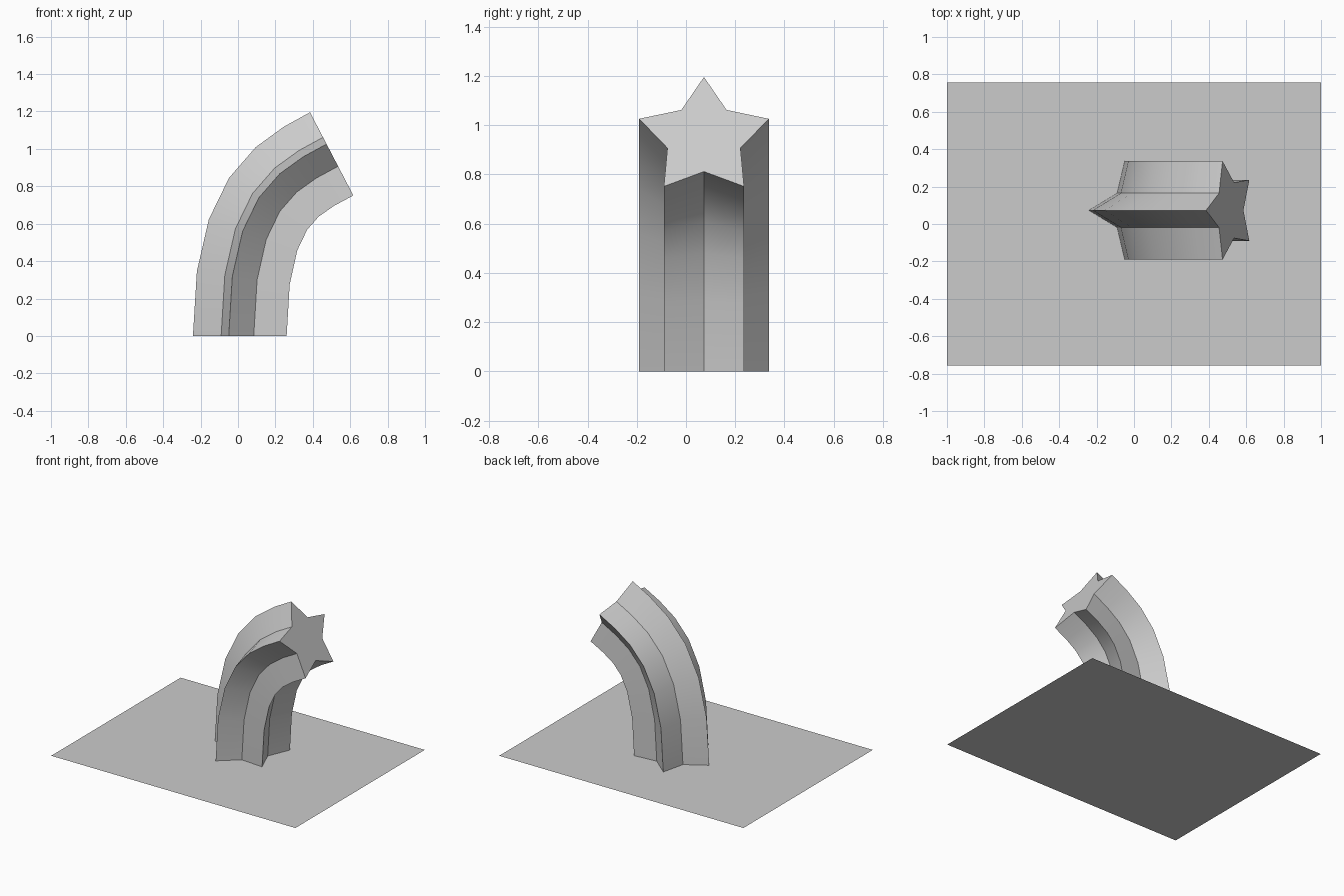
import bpy, bmesh, math
from mathutils import Vector
from mathutils.geometry import interpolate_bezier

if "Cube" in bpy.data.objects:
    bpy.data.objects.remove(bpy.data.objects["Cube"])

CENTRE_Y = 0.073
OUTER, INNER = 0.277, 0.156
STEPS = 6


def add_object(name, bm):
    mesh = bpy.data.meshes.new(name)
    bm.to_mesh(mesh)
    bm.free()
    obj = bpy.data.objects.new(name, mesh)
    bpy.context.collection.objects.link(obj)
    return obj


# Flat base sheet
bm = bmesh.new()
bm.faces.new([bm.verts.new((x, y, 0)) for x, y in
              ((-1, -0.757), (1, -0.757), (1, 0.757), (-1, 0.757))])
add_object("base_sheet", bm)

# Star profile: u runs along the bend direction, v along y
star = []
for i in range(10):
    a = math.pi + i * math.pi / 5
    r = INNER if i % 2 else OUTER
    star.append((r * math.cos(a), r * math.sin(a)))

# Bending path
p0, c1, c2, p3 = (Vector((x, CENTRE_Y, z)) for x, z in
                  ((0.036, 0), (0.036, 0.706), (0.269, 0.823), (0.513, 0.95)))
path = interpolate_bezier(p0, c1, c2, p3, STEPS + 1)

# Star beam swept along the path
bm = bmesh.new()
rings = []
for i, p in enumerate(path):
    if i == 0:
        t = (c1 - p0).normalized()
    elif i == STEPS:
        t = (p3 - c2).normalized()
    else:
        t = ((p - path[i - 1]).normalized() + (path[i + 1] - p).normalized()).normalized()
    side = Vector((t.z, 0, -t.x))
    rings.append([bm.verts.new(p + side * u + Vector((0, v, 0))) for u, v in star])
for a, b in zip(rings, rings[1:]):
    for j in range(10):
        k = (j + 1) % 10
        bm.faces.new((a[j], a[k], b[k], b[j]))
bm.faces.new(rings[0][::-1])
bm.faces.new(rings[-1])
bmesh.ops.recalc_face_normals(bm, faces=bm.faces)
beam = add_object("star_beam", bm)

# Smooth along the bend, sharp along the star edges
bpy.context.view_layer.objects.active = beam
beam.select_set(True)
bpy.ops.object.shade_smooth_by_angle(angle=math.radians(30))
